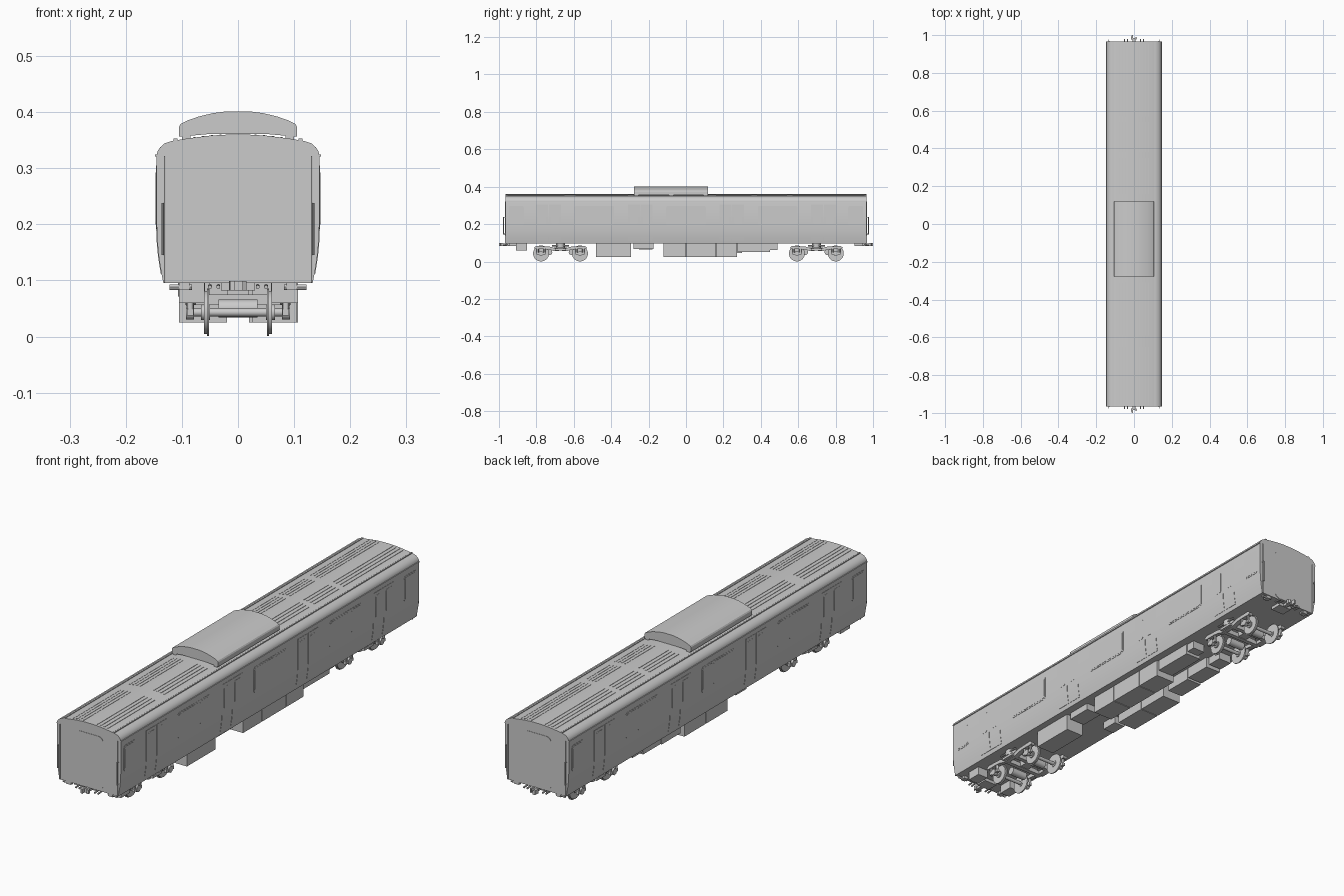
import bpy, bmesh, math
from mathutils import Vector, Matrix


def finish(name, bm, smooth=True):
    bmesh.ops.recalc_face_normals(bm, faces=bm.faces[:])
    me = bpy.data.meshes.new(name)
    bm.to_mesh(me)
    bm.free()
    if smooth:
        me.shade_smooth()
        me.set_sharp_from_angle(angle=math.radians(30))
    ob = bpy.data.objects.new(name, me)
    bpy.context.collection.objects.link(ob)
    return ob


def add_box(bm, x0, x1, y0, y1, z0, z1):
    m = Matrix.Translation(((x0 + x1) / 2, (y0 + y1) / 2, (z0 + z1) / 2))
    m = m @ Matrix.Diagonal((abs(x1 - x0), abs(y1 - y0), abs(z1 - z0), 1))
    bmesh.ops.create_cube(bm, size=1, matrix=m)


def boxes(name, items):
    bm = bmesh.new()
    for b in items:
        add_box(bm, *b)
    return finish(name, bm, False)


def add_prism(bm, pts, axis, a, b):
    # extrude a 2D outline along the x or y axis
    def place(p, t):
        return (t, p[0], p[1]) if axis == 'x' else (p[0], t, p[1])
    lo = [bm.verts.new(place(p, a)) for p in pts]
    hi = [bm.verts.new(place(p, b)) for p in pts]
    n = len(pts)
    bm.faces.new(lo)
    bm.faces.new(hi[::-1])
    for i in range(n):
        bm.faces.new((lo[i], lo[(i + 1) % n], hi[(i + 1) % n], hi[i]))


def add_cyl(bm, r, p, q, seg=24, r2=None):
    p, q = Vector(p), Vector(q)
    rot = (q - p).to_track_quat('Z', 'Y').to_matrix().to_4x4()
    bmesh.ops.create_cone(bm, cap_ends=True, segments=seg, radius1=r, radius2=r if r2 is None else r2,
                          depth=(q - p).length, matrix=Matrix.Translation((p + q) / 2) @ rot)


def round_rect(y0, y1, z0, z1, r, n=5):
    out = []
    for cy, cz, a0 in ((y1 - r, z1 - r, 0), (y0 + r, z1 - r, 90), (y0 + r, z0 + r, 180), (y1 - r, z0 + r, 270)):
        for i in range(n + 1):
            a = math.radians(a0 + 90 * i / n)
            out.append((cy + r * math.cos(a), cz + r * math.sin(a)))
    return out


# Body shell: side curve and roof curve, mirrored
side = [(0.133, 0.095), (0.137, 0.115), (0.141, 0.14), (0.1435, 0.165), (0.145, 0.2), (0.145, 0.322)]
roof = [(0.1435, 0.33), (0.139, 0.337), (0.131, 0.344), (0.118, 0.3485), (0.09, 0.353), (0.05, 0.358), (0.02, 0.3597)]
half = side + roof
bm = bmesh.new()
add_prism(bm, half + [(-x, z) for x, z in reversed(half)], 'y', -0.965, 0.965)
finish("body_shell", bm)


def lerp_curve(pts, z):
    for (x0, z0), (x1, z1) in zip(pts, pts[1:]):
        if z0 <= z <= z1:
            return x0 + (x1 - x0) * (z - z0) / (z1 - z0)
    return pts[-1][0]


def roof_z(x):
    return lerp_curve([(z, xx) for xx, z in reversed(half[5:])], abs(x))


# Gutters above the doors and long rails on the roof edges
boxes("gutters", [b for s in (1, -1) for b in (
    (s * 0.143, s * 0.1475, -0.965, 0.965, 0.321, 0.3245),
    (s * 0.108, s * 0.115, -0.965, 0.965, 0.347, 0.353))])

# Sliding doors follow the curve of the side
bm, glass = bmesh.new(), bmesh.new()
door_y = (-0.735, -0.245, 0.245, 0.735)
zs = [0.112, 0.14, 0.165, 0.2, 0.305]
for s in (1, -1):
    for c in door_y:
        for y0, y1 in ((c - 0.066, c - 0.002), (c + 0.002, c + 0.066)):
            outer = [(s * (lerp_curve(side, z) + 0.0012), z) for z in zs]
            inner = [(s * (lerp_curve(side, z) - 0.002), z) for z in reversed(zs)]
            add_prism(bm, outer + inner, 'y', y0, y1)
            add_prism(glass, round_rect(y0 + 0.013, y1 - 0.013, 0.2, 0.292, 0.007), 'x', s * 0.144, s * 0.1468)
finish("sliding_doors", bm)
finish("door_windows", glass)

# Side windows: frame plus a wide and a narrow pane
frames, panes = bmesh.new(), bmesh.new()
for s in (1, -1):
    for c in (-0.49, 0, 0.49):
        add_prism(frames, round_rect(c - 0.106, c + 0.106, 0.192, 0.298, 0.012), 'x', s * 0.143, s * 0.1458)
        for y0, y1 in ((c - 0.1, c + 0.03), (c + 0.036, c + 0.1)):
            add_prism(panes, round_rect(y0, y1, 0.198, 0.292, 0.009), 'x', s * 0.143, s * 0.1465)
    for c in (-0.907, 0.907):
        add_prism(frames, round_rect(c - 0.04, c + 0.04, 0.192, 0.298, 0.012), 'x', s * 0.143, s * 0.1458)
        add_prism(panes, round_rect(c - 0.034, c + 0.034, 0.198, 0.292, 0.009), 'x', s * 0.143, s * 0.1465)
finish("window_frames", frames)
finish("window_panes", panes)

# Roof ribs in groups
ribs = []
for y0, y1 in ((0.57, 0.955), (0.38, 0.54), (0.16, 0.35), (-0.59, -0.31), (-0.955, -0.65)):
    for i in range(-5, 6):
        x = i * 0.0155
        z = roof_z(x)
        ribs.append((x - 0.002, x + 0.002, y0, y1, z - 0.002, z + 0.0012))
boxes("roof_ribs", ribs)

# Roof air conditioner with an arched top and small feet
arc = [(0.105, 0.356), (0.105, 0.374), (0.102, 0.379), (0.09, 0.385), (0.07, 0.392), (0.045, 0.398), (0.02, 0.4013)]
base = [(-0.05, 0.361), (0.05, 0.361)]
bm = bmesh.new()
add_prism(bm, arc + [(-x, z) for x, z in reversed(arc)] + base, 'y', -0.278, 0.118)
finish("air_conditioner", bm)
boxes("air_conditioner_feet", [(s * 0.085, s * 0.1, y - 0.012, y + 0.012, 0.348, 0.359)
                               for s in (1, -1) for y in (-0.266, -0.08, 0.106)])

# End walls: door panel, corner pipes, handrails
ends, rails = bmesh.new(), bmesh.new()
for e in (1, -1):
    add_prism(ends, round_rect(-0.065, 0.065, 0.1, 0.318, 0.02), 'y', e * 0.963, e * 0.9665)
    for s in (1, -1):
        add_cyl(rails, 0.002, (s * 0.131, e * 0.966, 0.096), (s * 0.131, e * 0.966, 0.322), 8)
        add_cyl(rails, 0.0022, (s * 0.134, e * 0.975, 0.145), (s * 0.134, e * 0.975, 0.238), 8)
        for z in (0.147, 0.236):
            add_cyl(rails, 0.0018, (s * 0.134, e * 0.963, z), (s * 0.134, e * 0.976, z), 8)
finish("end_doors", ends)
finish("end_rails", rails)

# Equipment boxes under the floor
under = [(0.025, 0.105, -0.48, -0.295, 0.025, 0.097),
         (0.03, 0.1, -0.28, -0.175, 0.067, 0.097),
         (0.02, 0.107, -0.12, 0.0, 0.025, 0.097),
         (0.02, 0.107, 0.003, 0.158, 0.025, 0.097),
         (0.02, 0.107, 0.161, 0.272, 0.025, 0.097),
         (0.03, 0.1, 0.275, 0.45, 0.05, 0.097),
         (0.04, 0.095, 0.45, 0.488, 0.062, 0.097),
         (-0.105, -0.02, -0.12, 0.02, 0.025, 0.097),
         (-0.105, -0.02, 0.023, 0.16, 0.025, 0.097),
         (-0.1, -0.03, 0.18, 0.3, 0.045, 0.097),
         (-0.1, -0.03, 0.305, 0.42, 0.05, 0.097),
         (-0.1, -0.04, 0.425, 0.488, 0.062, 0.097),
         (-0.1, -0.05, -0.25, -0.18, 0.063, 0.097),
         (0.06, 0.107, -0.91, -0.85, 0.06, 0.097),
         (-0.105, -0.06, -0.91, -0.85, 0.06, 0.097)]
boxes("underfloor_equipment", under)

# Bogies
frame_half = [(0, 0.058), (0.035, 0.056), (0.06, 0.064), (0.085, 0.066), (0.135, 0.066),
              (0.142, 0.074), (0.13, 0.083), (0.06, 0.08), (0.035, 0.073), (0, 0.071)]
outline = frame_half + [(-y, z) for y, z in frame_half[-2:0:-1]]
for label, cy in (("front", -0.671), ("rear", 0.697)):
    wheels, frame = bmesh.new(), bmesh.new()
    for wy in (cy - 0.104, cy + 0.104):
        add_cyl(wheels, 0.0075, (-0.09, wy, 0.043), (0.09, wy, 0.043), 16)
        for s in (1, -1):
            add_cyl(wheels, 0.0385, (s * 0.055, wy, 0.043), (s * 0.061, wy, 0.043), 32)
            add_cyl(wheels, 0.0425, (s * 0.052, wy, 0.043), (s * 0.055, wy, 0.043), 32)
            add_cyl(wheels, 0.014, (s * 0.05, wy, 0.043), (s * 0.066, wy, 0.043), 20)
            # axle boxes and their springs
            add_cyl(frame, 0.013, (s * 0.078, wy, 0.043), (s * 0.093, wy, 0.043), 20)
            add_box(frame, s * 0.079, s * 0.091, wy - 0.024, wy + 0.024, 0.037, 0.049)
            for d in (-0.018, 0.018):
                add_cyl(frame, 0.006, (s * 0.085, wy + d, 0.045), (s * 0.085, wy + d, 0.069), 12)
    for s in (1, -1):
        add_prism(frame, [(cy + y, z) for y, z in outline], 'x', s * 0.076, s * 0.094)
        # air springs and side dampers
        add_cyl(frame, 0.024, (s * 0.083, cy, 0.071), (s * 0.083, cy, 0.097), 24)
        add_box(frame, s * 0.094, s * 0.105, cy - 0.03, cy + 0.03, 0.06, 0.07)
        add_cyl(frame, 0.004, (s * 0.1, cy - 0.045, 0.085), (s * 0.1, cy + 0.045, 0.085), 10)
        # cross beams and traction motors
        add_box(frame, -0.08, 0.08, cy + s * 0.018, cy + s * 0.036, 0.056, 0.075)
        add_cyl(frame, 0.016, (-0.035, cy + s * 0.06, 0.05), (0.035, cy + s * 0.06, 0.05), 20)
    add_box(frame, -0.02, 0.02, cy - 0.02, cy + 0.02, 0.058, 0.097)
    finish(label + "_wheelsets", wheels)
    finish(label + "_bogie_frame", frame)

# Couplers, hoses and end steps
for label, e in (("front", -1), ("rear", 1)):
    bm = bmesh.new()
    add_box(bm, -0.03, 0.03, e * 0.9, e * 0.95, 0.082, 0.097)
    add_box(bm, -0.008, 0.008, e * 0.94, e * 0.98, 0.084, 0.096)
    hook = [(-0.016, 0.976), (0.014, 0.976), (0.015, 0.988), (0.008, 0.992), (0.008, 0.984),
            (-0.006, 0.984), (-0.006, 1.0), (-0.014, 0.998)]
    lo = [bm.verts.new((x, e * y, 0.082)) for x, y in hook]
    hi = [bm.verts.new((x, e * y, 0.099)) for x, y in hook]
    bm.faces.new(lo)
    bm.faces.new(hi)
    for i in range(len(hook)):
        j = (i + 1) % len(hook)
        bm.faces.new((lo[i], lo[j], hi[j], hi[i]))
    for s in (1, -1):
        add_cyl(bm, 0.005, (s * 0.082, e * 0.955, 0.088), (s * 0.122, e * 0.955, 0.088), 12)
        add_box(bm, s * 0.086, s * 0.105, e * 0.94, e * 0.962, 0.083, 0.097)
        for x in (0.035, 0.05):
            add_cyl(bm, 0.0035, (s * x, e * 0.95, 0.09), (s * x, e * 0.978, 0.088), 10)
    finish(label + "_coupler", bm)
